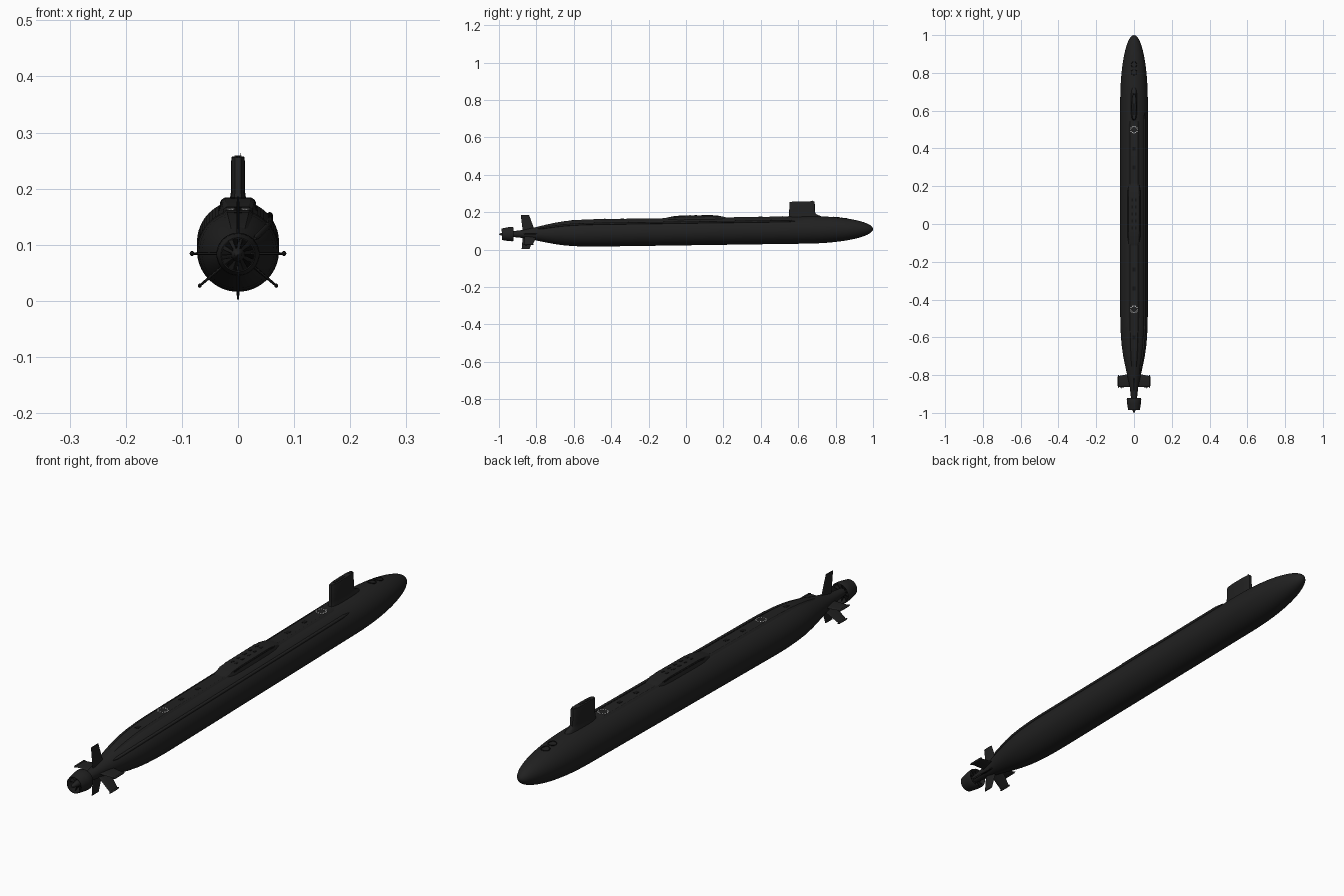
import bpy, bmesh, math
from mathutils import Matrix, Vector

if "Cube" in bpy.data.objects:
    bpy.data.objects.remove(bpy.data.objects["Cube"])


def material(name, value):
    m = bpy.data.materials.new(name)
    m.use_nodes = True
    colour = (value, value, value, 1)
    m.diffuse_color = colour
    bsdf = m.node_tree.nodes["Principled BSDF"]
    bsdf.inputs["Base Color"].default_value = colour
    bsdf.inputs["Roughness"].default_value = 0.7
    return m


HULL = material("hull_charcoal", 0.015)
DARK = material("recess_black", 0.007)
WHITE = material("marking_white", 0.8)
# Parts are modelled around a level hull axis, then trimmed bow-up
TRIM = Matrix.Translation((0, 0, 0.096)) @ Matrix.Rotation(0.014, 4, 'X')
R = 0.073


def finish(name, bm, mat=HULL, angle=35):
    bmesh.ops.recalc_face_normals(bm, faces=bm.faces)
    me = bpy.data.meshes.new(name)
    bm.to_mesh(me)
    bm.free()
    ob = bpy.data.objects.new(name, me)
    bpy.context.collection.objects.link(ob)
    me.materials.append(mat)
    me.transform(TRIM)
    bpy.ops.object.select_all(action='DESELECT')
    ob.select_set(True)
    bpy.context.view_layer.objects.active = ob
    bpy.ops.object.shade_smooth_by_angle(angle=math.radians(angle))
    return ob


def loft(name, rings, mat=HULL, closed=False, angle=35):
    """Skin a list of equal-length rings of points; cap the ends or close the loop."""
    bm = bmesh.new()
    vs = [[bm.verts.new(p) for p in ring] for ring in rings]
    n = len(vs[0])
    pairs = list(zip(vs, vs[1:])) + ([(vs[-1], vs[0])] if closed else [])
    for a, b in pairs:
        for i in range(n):
            j = (i + 1) % n
            bm.faces.new((a[i], a[j], b[j], b[i]))
    if not closed:
        bm.faces.new(vs[0])
        bm.faces.new(vs[-1])
    return finish(name, bm, mat, angle)


def circle(y, r, n, x=0, z=0):
    return [(x + r * math.cos(2 * math.pi * i / n), y, z + r * math.sin(2 * math.pi * i / n))
            for i in range(n)]


def lathe(name, profile, n=64, closed=False, x=0, z=0, mat=HULL):
    return loft(name, [circle(y, r, n, x, z) for y, r in profile], mat, closed)


def box(name, centre, size, mat=HULL, spin=0):
    bm = bmesh.new()
    bmesh.ops.create_cube(bm, size=1, matrix=Matrix.Translation(centre)
                          @ Matrix.Rotation(spin, 4, 'Z') @ Matrix.Diagonal((*size, 1)))
    return finish(name, bm, mat)


# Hull: parallel middle body, elliptical bow and tapered stern
STERN = [(-1.0, 0.001), (-0.99, 0.007), (-0.96, 0.012), (-0.92, 0.016), (-0.86, 0.023),
         (-0.8, 0.036), (-0.75, 0.047), (-0.7, 0.057), (-0.65, 0.0645), (-0.6, 0.069),
         (-0.54, 0.072), (-0.48, R)]
BOW = [(0.65 + 0.35 * math.sin(t), max(R * math.cos(t), 0.0005))
       for t in [i * math.pi / 36 for i in range(19)]]
PROFILE = STERN + BOW


def hull_r(y):
    for (y0, r0), (y1, r1) in zip(PROFILE, PROFILE[1:]):
        if y0 <= y <= y1:
            return r0 + (r1 - r0) * (y - y0) / (y1 - y0)
    return 0


lathe("hull", PROFILE)


# Raised deck casing and the hump amidships
def deck_ring(y, top, half, base):
    return [(-half * 1.35, y, base), (-half * 1.1, y, top - 0.004), (-half * 0.85, y, top),
            (half * 0.85, y, top), (half * 1.1, y, top - 0.004), (half * 1.35, y, base)]


casing = []
for y in (-0.78, -0.75, -0.7, -0.65, -0.6, -0.54, -0.48, 0.53, 0.57):
    r = hull_r(y)
    drop = 0.006 if y in (-0.78, 0.57) else -0.0005
    casing.append(deck_ring(y, r - drop, r * 0.33, r * 0.86 - 0.002))
loft("deck_casing", casing, angle=25)
loft("deck_hump", [deck_ring(y, top, half, 0.06) for y, top, half in
                   ((-0.13, 0.07, 0.02), (-0.07, 0.083, 0.026), (-0.03, 0.0865, 0.027),
                    (0.14, 0.0865, 0.027), (0.18, 0.082, 0.026), (0.23, 0.07, 0.02))], angle=25)

# Deck hatches, seams and slots
for i in range(5):
    for s in (-1, 1):
        box("hump_hatch", (s * 0.009, -0.02 + i * 0.037, 0.0868), (0.008, 0.014, 0.0014), DARK)
for i, y in enumerate((-0.6, -0.34, -0.24, 0.3, 0.4)):
    box("deck_hatch", (0, y, hull_r(y) + 0.0006), (0.014, 0.02, 0.0016), DARK)
for s in (-1, 1):
    box("hump_rail", (s * 0.0305, 0.055, 0.0755), (0.0025, 0.24, 0.006), DARK)

# Escape hatch markings: broken white rings
for cy in (-0.45, 0.5):
    for i in range(12):
        a = 2 * math.pi * i / 12
        box("hatch_marking", (0.018 * math.cos(a), cy + 0.018 * math.sin(a), R + 0.0012),
            (0.005, 0.0045, 0.002), WHITE, a)


# Sail with rounded leading edge, flared foot and forward fillet
def foil(front, back, half, z, n=24):
    pts = []
    for i in range(n):
        a = 2 * math.pi * i / n
        c, s = math.cos(a), math.sin(a)
        along = 0.5 + 0.5 * math.copysign(abs(c) ** 0.7, c)
        pts.append((half * math.copysign(abs(s) ** 0.6, s), back + (front - back) * along, z))
    return pts


loft("sail", [foil(f, b, h, z) for f, b, h, z in
              ((0.735, 0.548, 0.018, 0.058), (0.72, 0.55, 0.016, 0.074), (0.7, 0.552, 0.0135, 0.082),
               (0.692, 0.553, 0.0125, 0.092), (0.69, 0.555, 0.012, 0.149),
               (0.688, 0.557, 0.011, 0.152))])
box("sail_bridge", (0, 0.677, 0.152), (0.012, 0.016, 0.003))
box("sail_mast_cover", (0, 0.61, 0.1523), (0.008, 0.06, 0.0012), DARK)
box("sail_mast", (0.004, 0.68, 0.154), (0.0015, 0.003, 0.008))

# Bow deck rings
for y in (0.805, 0.845):
    rings = []
    for i in range(24):
        a = 2 * math.pi * i / 24
        px, py = math.cos(a), y + 0.015 * math.sin(a)
        ring = []
        for k in range(6):
            b = math.pi * k / 3
            w = 0.015 + 0.0017 * math.cos(b)
            x, yy = w * px, y + w * math.sin(a)
            ring.append((x, yy, math.sqrt(hull_r(yy) ** 2 - x * x) + 0.001 + 0.0017 * math.sin(b)))
        rings.append(ring)
    loft("bow_deck_ring", rings, DARK, closed=True)

# Side fairing tube along the +x shoulder
ANGLE = math.radians(41)
tube = []
for y, r in ((-0.79, 0.002), (-0.77, 0.005), (-0.7, 0.0055), (-0.65, 0.0055), (-0.6, 0.0055),
             (-0.54, 0.0055), (-0.48, 0.0055), (0.55, 0.0055), (0.59, 0.001)):
    d = hull_r(y) + 0.002
    tube.append(circle(y, r, 12, d * math.cos(ANGLE), d * math.sin(ANGLE)))
loft("side_fairing_tube", tube)


# Stern fins: radial surfaces given by angle, reach and chords
def fin(name, degrees, reach, root, tip, half=0.0035, pod=0):
    a = math.radians(degrees)
    out, side = Vector((math.cos(a), 0, math.sin(a))), Vector((-math.sin(a), 0, math.cos(a)))
    rings = []
    for dist, (back, front), h in ((0.008, root, half), (reach, tip, half * 0.6)):
        rings.append([out * dist + side * p[0] + Vector((0, p[1], 0))
                      for p in foil(front, back, h, 0, 12)])
    loft(name, rings)
    if pod:
        e = out * reach
        back, front = tip[0] - 0.006, tip[1] + 0.006
        lathe(name + "_end_pod", [(back, 0.001), (back + 0.01, pod), (front - 0.008, pod),
                                  (front, 0.001)], 12, x=e.x, z=e.z)


fin("upper_rudder", 90, 0.102, (-0.872, -0.805), (-0.882, -0.838))
fin("lower_rudder", -90, 0.081, (-0.872, -0.81), (-0.88, -0.838))
for label, level, low in (("left", 0, -40), ("right", 180, 220)):
    fin(label + "_stern_plane", level, 0.082, (-0.862, -0.79), (-0.862, -0.805), pod=0.0042)
    fin(label + "_lower_fin", low, 0.089, (-0.862, -0.795), (-0.866, -0.82), pod=0.0035)

# Pump-jet duct with its blades
lathe("propulsor_duct", [(-0.922, 0.036), (-0.928, 0.0385), (-0.95, 0.037), (-0.985, 0.0305),
                         (-0.985, 0.0285), (-0.95, 0.034), (-0.928, 0.0345)], 40, closed=True)
for i in range(10):
    a = 2 * math.pi * i / 10
    rings = []
    for dist, twist in ((0.008, 0.1), (0.034, 0.35)):
        rings.append([(dist * math.cos(a + w), y, dist * math.sin(a + w)) for y, w in
                      ((-0.935, -twist), (-0.935, 0.06 - twist), (-0.965, 0.06), (-0.965, 0))])
    loft("propulsor_blade", rings, DARK)
